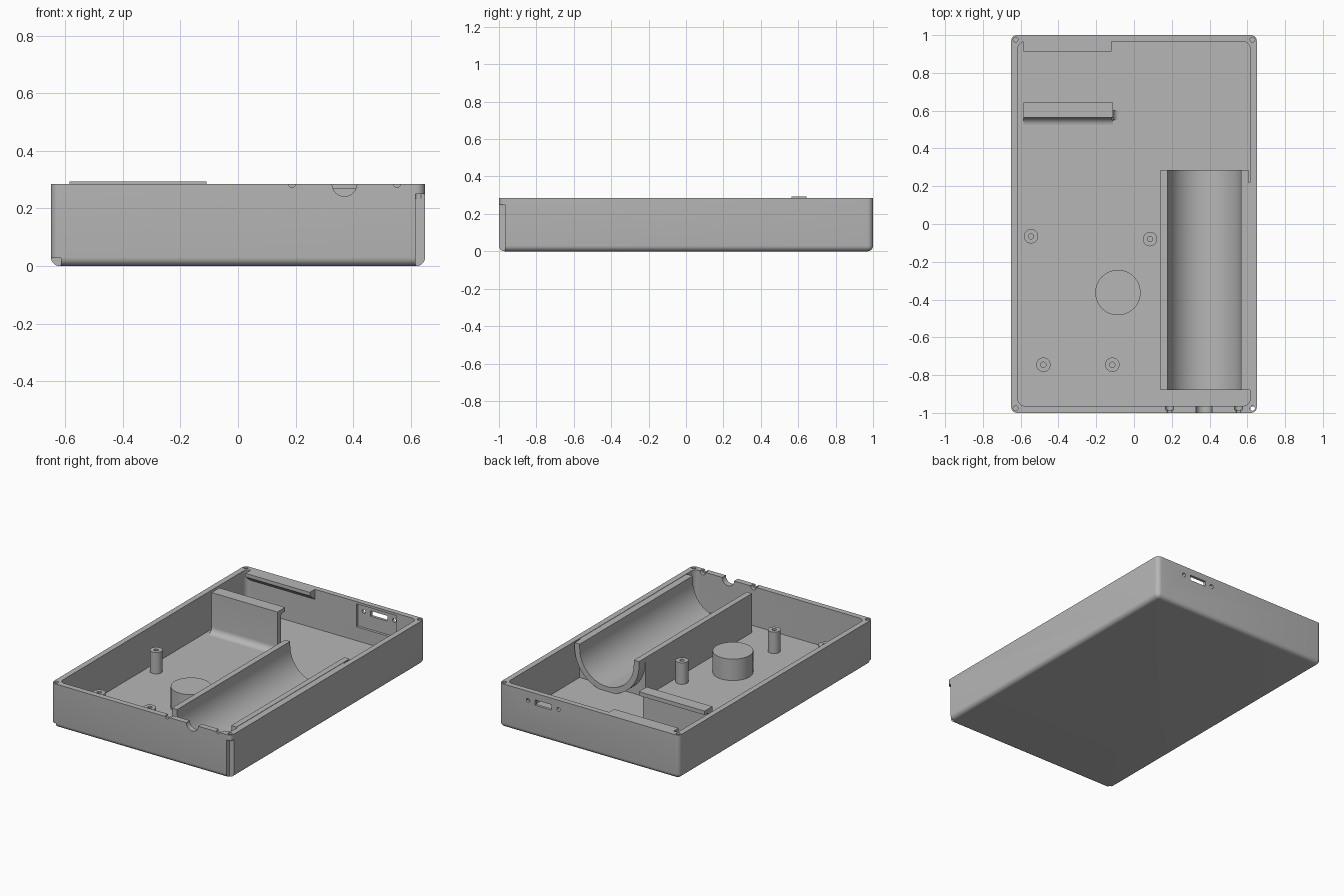
import bpy, bmesh, math
from mathutils import Matrix, Vector

old = bpy.data.objects.get("Cube")
if old:
    bpy.data.objects.remove(old, do_unlink=True)

grey = bpy.data.materials.new("plain grey")
grey.use_nodes = True
grey.diffuse_color = (0.47, 0.47, 0.47, 1)
grey.node_tree.nodes["Principled BSDF"].inputs["Base Color"].default_value = (0.47, 0.47, 0.47, 1)

TOP, FLOOR = 0.285, 0.03


def finish(name, bm):
    bmesh.ops.recalc_face_normals(bm, faces=bm.faces)
    mesh = bpy.data.meshes.new(name)
    bm.to_mesh(mesh)
    bm.free()
    mesh.materials.append(grey)
    ob = bpy.data.objects.new(name, mesh)
    bpy.context.collection.objects.link(ob)
    return ob


def box(name, lo, hi, radius=0, bottom=False):
    """Box between two corners, with rounded upright and bottom edges."""
    lo, hi = Vector(lo), Vector(hi)
    bm = bmesh.new()
    bmesh.ops.create_cube(bm, size=1)
    bmesh.ops.scale(bm, vec=hi - lo, verts=bm.verts)
    bmesh.ops.translate(bm, vec=(lo + hi) / 2, verts=bm.verts)
    if radius:
        mid = (lo.z + hi.z) / 2
        picked = []
        for e in bm.edges:
            a, b = e.verts
            upright = abs(a.co.z - b.co.z) > 0.01
            low = a.co.z < mid and b.co.z < mid
            if upright or (bottom and low):
                picked.append(e)
        bmesh.ops.bevel(bm, geom=picked, offset=radius, offset_type='OFFSET',
                        segments=6, profile=0.5, affect='EDGES')
    return finish(name, bm)


def rod(name, centre, radius, length, along_y=False, sides=32):
    bm = bmesh.new()
    turn = Matrix.Rotation(math.pi / 2, 4, 'X') if along_y else Matrix()
    bmesh.ops.create_cone(bm, cap_ends=True, segments=sides, radius1=radius, radius2=radius,
                          depth=length, matrix=Matrix.Translation(centre) @ turn)
    return finish(name, bm)


def prism(name, points, axis, start, end):
    """Extrude a 2D profile (u, z) along x or y."""
    bm = bmesh.new()
    place = (lambda u, z: (start, u, z)) if axis == 'x' else (lambda u, z: (u, start, z))
    face = bm.faces.new([bm.verts.new(place(u, z)) for u, z in points])
    out = bmesh.ops.extrude_face_region(bm, geom=[face])
    step = Vector((end - start, 0, 0) if axis == 'x' else (0, end - start, 0))
    bmesh.ops.translate(bm, vec=step, verts=[g for g in out["geom"] if isinstance(g, bmesh.types.BMVert)])
    return finish(name, bm)


def arc(cx, cz, r, a0, a1, n=24):
    return [(cx + r * math.cos(math.radians(a0 + (a1 - a0) * i / n)),
             cz + r * math.sin(math.radians(a0 + (a1 - a0) * i / n))) for i in range(n + 1)]


def activate(ob):
    bpy.ops.object.select_all(action='DESELECT')
    ob.select_set(True)
    bpy.context.view_layer.objects.active = ob


def cut(ob, cutters):
    activate(ob)
    for c in cutters:
        c.hide_render = True
        m = ob.modifiers.new("cut", 'BOOLEAN')
        m.operation, m.solver, m.object = 'DIFFERENCE', 'EXACT', c
        bpy.ops.object.modifier_apply(modifier=m.name)
        bpy.data.objects.remove(c, do_unlink=True)


parts = []

# Open tray with rounded outside
tray = box("tray", (-0.65, -1, 0), (0.65, 1, TOP), 0.03, bottom=True)
cutters = [box("cavity", (-0.614, -0.963, FLOOR), (0.614, 0.965, 0.5), 0.035)]
# Screw holes in the rim corners
for sx in (-1, 1):
    for sy in (-1, 1):
        cutters.append(rod("rim_hole", (sx * 0.627, sy * 0.976, TOP), 0.013, 0.1, sides=16))
# Half-round openings in the front rim
cutters.append(rod("port", (0.37, -0.98, TOP), 0.043, 0.1, True))
for x in (0.188, 0.553):
    cutters.append(rod("port_screw", (x, -0.98, TOP), 0.012, 0.1, True, 16))
    cutters.append(rod("port_screw_head", (x, -0.965, TOP), 0.021, 0.04, True, 16))
# Socket recess, slot and screw holes in the back wall
cutters.append(box("socket_recess", (0.18, 0.94, 0.12), (0.47, 0.982, 0.27)))
cutters.append(box("socket_slot", (0.27, 0.93, 0.207), (0.39, 1.05, 0.242)))
for x in (0.22, 0.44):
    cutters.append(rod("socket_screw", (x, 0.99, 0.225), 0.013, 0.1, True, 16))
# Notched front corners
cutters.append(box("tall_notch", (0.617, -1.1, -0.1), (0.75, -0.967, 0.25)))
cutters.append(box("low_notch", (-0.75, -1.1, -0.1), (-0.615, -0.965, 0.028)))
cut(tray, cutters)
parts.append(tray)

# Battery trough: boxed-in length, then a bare half-ring end
cx, cz, r_in, r_out = 0.3725, 0.255, 0.195, 0.2325
inner = [(cx + r_in, TOP)] + arc(cx, cz, r_in, 0, -180) + [(cx - r_in, TOP)]
boxed = inner + [(cx - r_out, TOP), (cx - r_out, 0.02), (cx + r_out, 0.02), (cx + r_out, TOP)]
ring = inner + [(cx - r_out, TOP)] + arc(cx, cz, r_out, -180, 0) + [(cx + r_out, TOP)]
parts.append(prism("trough", boxed, 'y', -0.88, 0.22))
parts.append(prism("trough_end", ring, 'y', 0.22, 0.285))
# Thin filler between trough and side wall
parts.append(box("trough_side_filler", (0.6, -0.88, 0.02), (0.62, 0.22, TOP - 0.002)))

# Circuit board standoffs
for x, y in ((-0.545, -0.065), (0.085, -0.08), (-0.48, -0.745), (-0.115, -0.745)):
    post = rod("standoff", (x, y, 0.095), 0.038, 0.15)
    cut(post, [rod("screw_hole", (x, y, 0.17), 0.014, 0.12, sides=16)])
    parts.append(post)

# Round support pad
parts.append(rod("round_pad", (-0.085, -0.363, 0.095), 0.12, 0.15, sides=48))

# Upright bracket with a hooked top and a filleted foot
bracket = ([(0.6, 0.02), (0.6, 0.255), (0.612, 0.267), (0.643, 0.267), (0.643, 0.293), (0.563, 0.293)]
           + arc(0.523, 0.07, 0.04, 0, -90, 8) + [(0.523, 0.02)])
parts.append(prism("bracket", bracket, 'x', -0.585, -0.11))
foot = arc(-0.08, 0.06, 0.03, 180, 270, 8) + [(-0.08, 0.02), (-0.12, 0.02), (-0.12, 0.06)]
parts.append(prism("bracket_side_foot", foot, 'y', 0.55, 0.6))

# Retaining ledge on the back wall
ledge = [(0.97, TOP), (0.912, TOP), (0.912, 0.262), (0.97, 0.215)]
parts.append(prism("retaining_ledge", ledge, 'x', -0.585, -0.12))

for ob in parts:
    activate(ob)
    bpy.ops.object.shade_smooth_by_angle(angle=math.radians(30))
